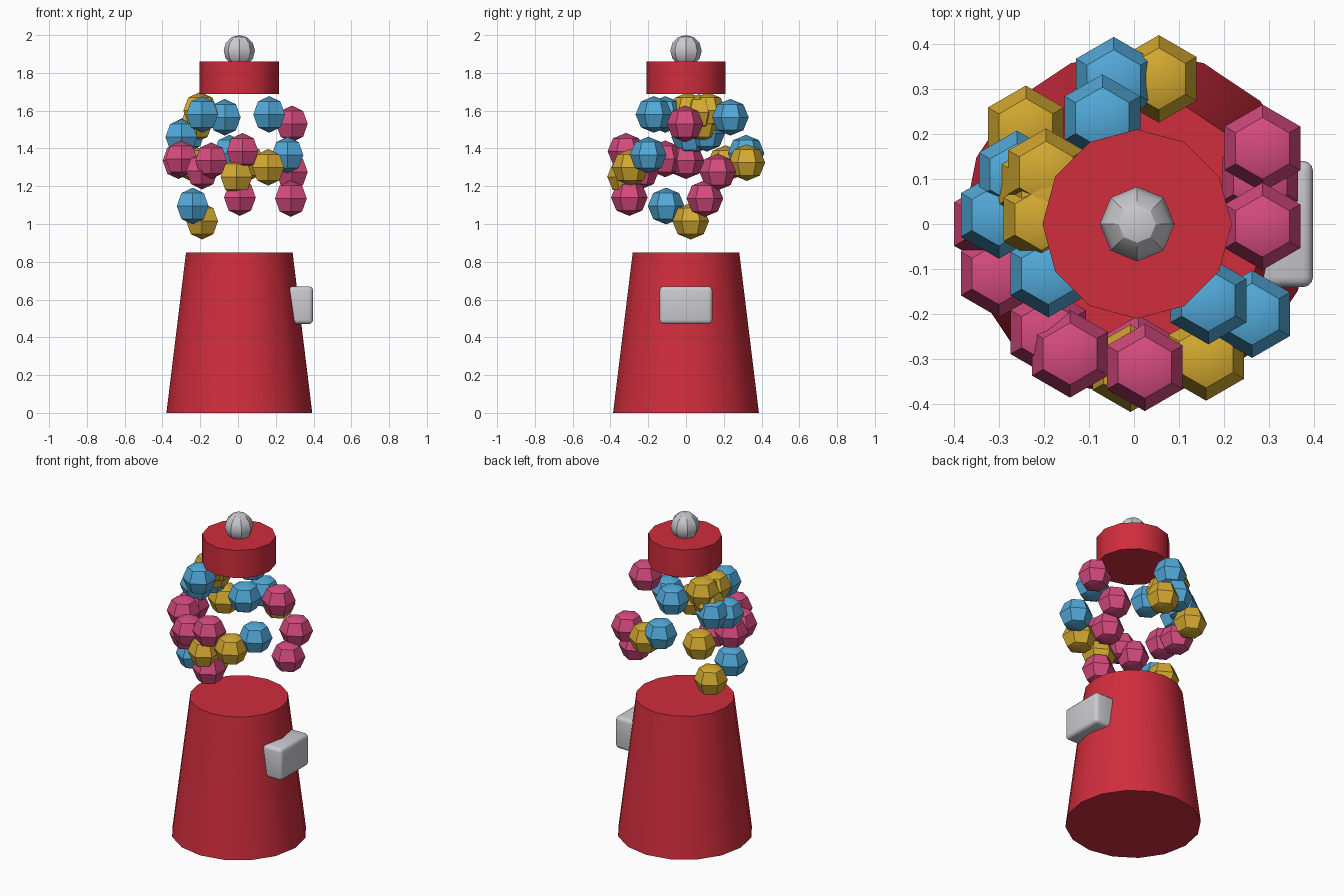
import bpy, bmesh
from math import pi, sin, cos, radians
from mathutils import Matrix

cube = bpy.data.objects.get("Cube")
if cube:
    bpy.data.objects.remove(cube, do_unlink=True)


def make_material(name, rgb):
    mat = bpy.data.materials.new(name)
    mat.use_nodes = True
    colour = (*rgb, 1)
    mat.diffuse_color = colour
    for node in mat.node_tree.nodes:
        if node.type == 'BSDF_PRINCIPLED':
            node.inputs["Base Color"].default_value = colour
    return mat


red = make_material("red", (0.63, 0.026, 0.046))
silver = make_material("silver_grey", (0.6, 0.6, 0.63))
blue = make_material("candy_blue", (0.085, 0.4, 0.7))
pink = make_material("candy_pink", (0.67, 0.07, 0.21))
yellow = make_material("candy_yellow", (0.66, 0.4, 0.03))


def finish(name, bm, material, location, angle=30.5):
    """Turn a bmesh into a smooth shaded object with sharp edges kept."""
    bmesh.ops.recalc_face_normals(bm, faces=bm.faces[:])
    mesh = bpy.data.meshes.new(name)
    bm.to_mesh(mesh)
    bm.free()
    mesh.materials.append(material)
    for poly in mesh.polygons:
        poly.use_smooth = True
    mesh.set_sharp_from_angle(angle=radians(angle))
    obj = bpy.data.objects.new(name, mesh)
    obj.location = location
    bpy.context.collection.objects.link(obj)
    return obj


def drum(name, sides, bottom_radius, top_radius, z_low, z_high, material):
    """Closed cylinder or cone with a corner on the +x axis."""
    bm = bmesh.new()
    rings = []
    for radius, z in ((bottom_radius, z_low), (top_radius, z_high)):
        rings.append([bm.verts.new((radius * cos(2 * pi * i / sides),
                                    radius * sin(2 * pi * i / sides), z))
                      for i in range(sides)])
    low, high = rings
    for i in range(sides):
        j = (i + 1) % sides
        bm.faces.new((low[i], low[j], high[j], high[i]))
    bm.faces.new(low[::-1])
    bm.faces.new(high)
    return finish(name, bm, material, (axis_x, 0, 0))


def ball(name, segments, bands, radius, material, location):
    """Low-poly globe with a corner on the +y axis."""
    bm = bmesh.new()
    top = bm.verts.new((0, 0, radius))
    bottom = bm.verts.new((0, 0, -radius))
    rings = []
    for k in range(1, bands):
        tilt = pi * k / bands
        ring = []
        for i in range(segments):
            turn = pi / 2 + 2 * pi * i / segments
            ring.append(bm.verts.new((radius * sin(tilt) * cos(turn),
                                      radius * sin(tilt) * sin(turn),
                                      radius * cos(tilt))))
        rings.append(ring)
    for i in range(segments):
        j = (i + 1) % segments
        bm.faces.new((top, rings[0][i], rings[0][j]))
        bm.faces.new((bottom, rings[-1][j], rings[-1][i]))
        for upper, lower in zip(rings, rings[1:]):
            bm.faces.new((upper[i], lower[i], lower[j], upper[j]))
    return finish(name, bm, material, location)


axis_x = 0.007

# Tapered base, cap and knob
drum("base", 16, 0.386, 0.282, 0, 0.85, red)
drum("cap", 12, 0.21, 0.21, 1.687, 1.86, red)
ball("cap_knob", 8, 6, 0.083, silver, (axis_x, 0, 1.917))

# Rounded dispenser block on the left side of the base
bm = bmesh.new()
bmesh.ops.create_cube(bm, size=1, matrix=Matrix.Diagonal((0.16, 0.28, 0.2, 1)))
bmesh.ops.bevel(bm, geom=bm.edges[:], offset=0.022, segments=3,
                profile=0.5, affect='EDGES')
finish("dispenser_block", bm, silver, (0.317, 0, 0.57), 40)

# Sweets, grouped by colour
sweets = {
    "blue": (blue, [
        (-.19, -.11, 1.58), (-.07, .235, 1.565), (.165, -.17, 1.58),
        (-.3, .02, 1.46), (-.26, .11, 1.48), (.262, -.2, 1.365),
        (-.045, .318, 1.375), (-.24, -.105, 1.095)]),
    "pink": (pink, [
        (.285, -.005, 1.53), (-.315, 0, 1.335), (-.3, -.11, 1.345),
        (-.142, -.288, 1.335), (-.19, -.24, 1.28), (.024, -.318, 1.385),
        (.01, -.3, 1.14), (.28, .1, 1.135), (.285, .168, 1.275)]),
    "yellow": (yellow, [
        (-.195, .115, 1.6), (-.19, .07, 1.59), (-.205, .01, 1.6),
        (-.22, .09, 1.53), (-.008, -.32, 1.25), (.16, -.295, 1.3),
        (.055, .322, 1.325), (-.24, .21, 1.32), (-.19, .025, 1.015)]),
}
for colour, (material, spots) in sweets.items():
    for number, spot in enumerate(spots, 1):
        ball(f"{colour}_sweet_{number}", 6, 4, 0.097, material, spot)
